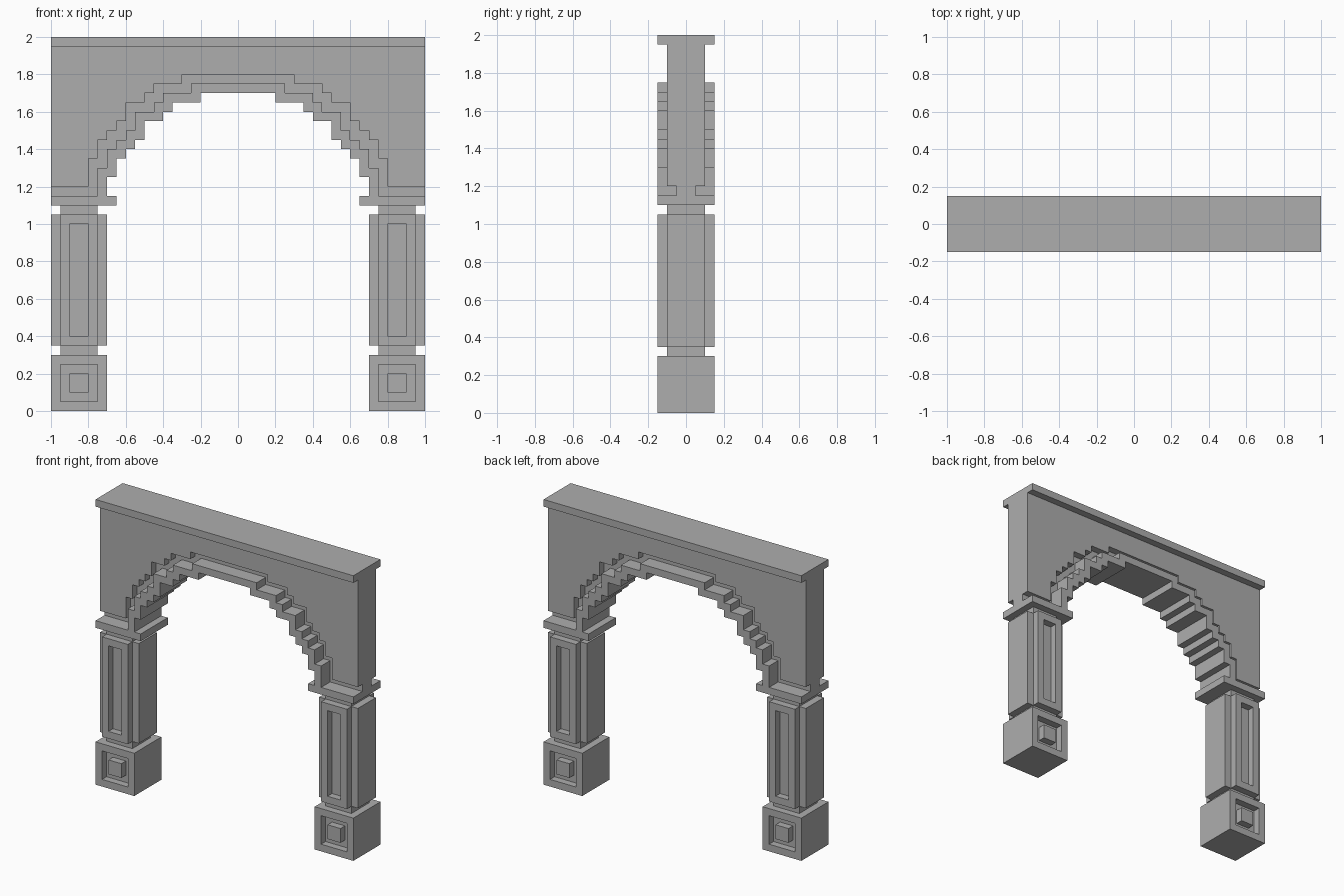
import bpy
import bmesh
from mathutils import Vector

cube = bpy.data.objects.get("Cube")
if cube:
    bpy.data.objects.remove(cube, do_unlink=True)

GREY = (0.42, 0.42, 0.42, 1)
stone = bpy.data.materials.new("grey_stone")
stone.use_nodes = True
stone.diffuse_color = GREY
stone.node_tree.nodes["Principled BSDF"].inputs["Base Color"].default_value = GREY

U = 0.05  # masonry unit


def finish(bm, name, mirrored=False):
    bmesh.ops.recalc_face_normals(bm, faces=bm.faces)
    mesh = bpy.data.meshes.new(name)
    bm.to_mesh(mesh)
    bm.free()
    mesh.materials.append(stone)
    obj = bpy.data.objects.new(name, mesh)
    bpy.context.scene.collection.objects.link(obj)
    if mirrored:
        mod = obj.modifiers.new("other_side", 'MIRROR')
        mod.use_axis[0] = True
        mod.use_mirror_merge = False
    return obj


def prism(points, direction):
    """Solid made by pushing a flat outline along a direction."""
    bm = bmesh.new()
    face = bm.faces.new([bm.verts.new(p) for p in points])
    new = bmesh.ops.extrude_face_region(bm, geom=[face])["geom"]
    verts = [g for g in new if isinstance(g, bmesh.types.BMVert)]
    bmesh.ops.translate(bm, verts=verts, vec=direction)
    bmesh.ops.recalc_face_normals(bm, faces=bm.faces)
    return bm


def slab(x0, x1, depth, z0, z1):
    """Box centred on y."""
    outline = [(x0, -depth, z0), (x1, -depth, z0), (x1, depth, z0), (x0, depth, z0)]
    return prism(outline, (0, 0, z1 - z0))


def wall(outline, depth):
    """Outline in x and z, centred on y."""
    return prism([(x, -depth, z) for x, z in outline], (0, 2 * depth, 0))


def carve(bm, moves):
    """Inset the front and back faces and push each inset in or out."""
    faces = [f for f in bm.faces if abs(f.normal.y) > 0.9
             and abs(f.calc_center_median().y) > 0.14]
    for move in moves:
        bmesh.ops.inset_individual(bm, faces=faces, thickness=U, use_even_offset=True)
        faces = bmesh.ops.extrude_discrete_faces(bm, faces=faces)["faces"]
        for f in faces:
            side = 1 if f.calc_center_median().y > 0 else -1
            bmesh.ops.translate(bm, verts=f.verts, vec=Vector((0, side * move, 0)))


# Plinth block with a sunk panel and raised boss
bm = slab(0.7, 1, 0.15, 0, 0.3)
carve(bm, [-U, U])
finish(bm, "plinth", True)

# Narrow necks below and above the shaft
finish(slab(0.75, 0.95, 0.1, 0.3, 0.35), "lower_neck", True)
finish(slab(0.75, 0.95, 0.1, 1.05, 1.1), "upper_neck", True)

# Shaft with notched corners and a sunk panel front and back
quarter = [(0.15, 0.1), (0.1, 0.1), (0.1, 0.15)]
plus = quarter + [(-x, y) for x, y in reversed(quarter)]
plus += [(-x, -y) for x, y in plus]
bm = prism([(0.85 + x, y, 0.35) for x, y in plus], (0, 0, 0.7))
carve(bm, [-U])
finish(bm, "shaft", True)

# Capital
finish(slab(0.65, 1, 0.15, 1.1, 1.15), "capital", True)

# Stepped arch: outer x of each tread and its height
STEPS = [(0.2, 1.7), (0.35, 1.65), (0.4, 1.6), (0.5, 1.55), (0.55, 1.45),
         (0.6, 1.4), (0.65, 1.35), (0.7, 1.25)]


def arch(offset, base):
    """Stepped line from the left springing over to the right one."""
    half = []
    drops = [z for x, z in STEPS[1:]]
    for (x, z), below in zip(STEPS, drops + [base - offset]):
        half += [(x + offset, z + offset), (x + offset, below + offset)]
    return [(-x, z) for x, z in reversed(half)] + half


# Projecting arch moulding
finish(wall(arch(0, 1.15) + arch(U, 1.15)[::-1], 0.15), "arch_moulding")

# Deep groove between moulding, capital and wall
groove = arch(U, 1.15) + [(1, 1.15), (1, 1.2)]
groove += arch(2 * U, 1.2)[::-1] + [(-1, 1.2), (-1, 1.15)]
finish(wall(groove, 0.05), "shadow_groove")

# Wall above the arch
finish(wall(arch(2 * U, 1.2) + [(1, 1.2), (1, 1.95), (-1, 1.95), (-1, 1.2)], 0.1), "wall")

# Coping
finish(slab(-1, 1, 0.15, 1.95, 2), "coping")
